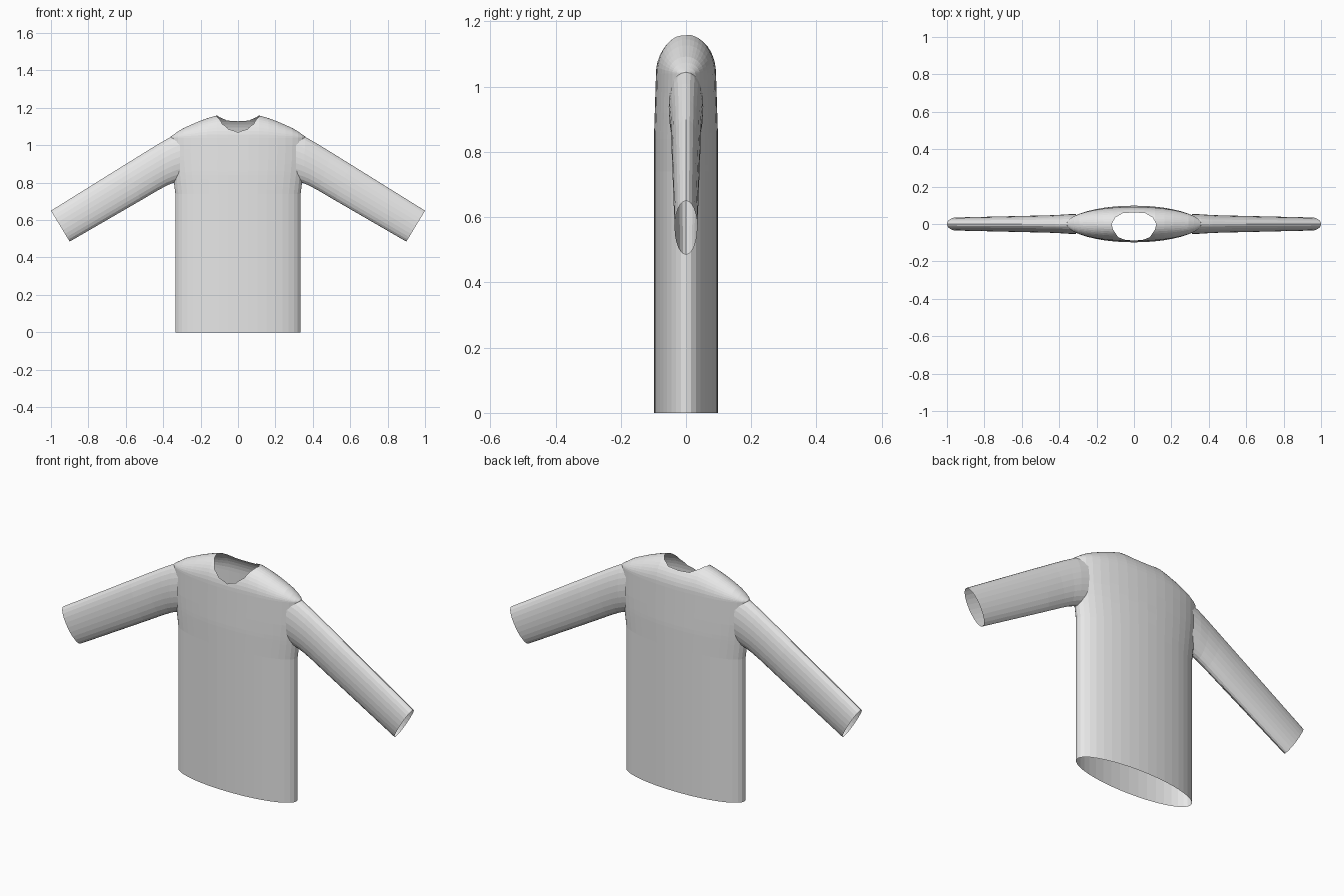
import bpy, bmesh, math
from mathutils import Vector

if "Cube" in bpy.data.objects:
    bpy.data.objects.remove(bpy.data.objects["Cube"])

fabric = bpy.data.materials.new("light grey fabric")
fabric.use_nodes = True
GREY = (0.8, 0.8, 0.8, 1)
fabric.diffuse_color = GREY
fabric.node_tree.nodes["Principled BSDF"].inputs["Base Color"].default_value = GREY


def lerp(points, t):
    """Piecewise linear lookup in (key, value) pairs."""
    for (a, va), (b, vb) in zip(points, points[1:]):
        if t <= b:
            return va + (vb - va) * max(0, t - a) / (b - a)
    return points[-1][1]


def loft(bm, rings):
    """Skin a list of closed rings with quads."""
    loops = [[bm.verts.new(p) for p in ring] for ring in rings]
    for low, high in zip(loops, loops[1:]):
        n = len(low)
        for i in range(n):
            j = (i + 1) % n
            bm.faces.new((low[i], low[j], high[j], high[i]))


def finish(bm, name):
    bmesh.ops.remove_doubles(bm, verts=bm.verts, dist=0.0005)
    mesh = bpy.data.meshes.new(name)
    bm.to_mesh(mesh)
    bm.free()
    mesh.materials.append(fabric)
    obj = bpy.data.objects.new(name, mesh)
    bpy.context.collection.objects.link(obj)
    return obj


# Body: straight elliptical tube, then a dome closing to the shoulder ridge
SIDES = 40
YOKE = 1.04
width = [(0, 0.335), (0.74, 0.335), (0.82, 0.345), (0.92, 0.356), (YOKE, 0.36)]
depth = [(0, 0.098), (0.85, 0.098), (YOKE, 0.092)]
ridge = [(0, 1.16), (0.12, 1.16), (0.2, 1.132), (0.3, 1.088), (0.36, 1.046)]
angles = [2 * math.pi * i / SIDES for i in range(SIDES)]

rings = []
for z in [0, 0.74] + [0.74 + 0.02 * i for i in range(1, 16)]:
    rings.append([(lerp(width, z) * math.cos(a), lerp(depth, z) * math.sin(a), z)
                  for a in angles])
DOME = 10
for k in range(1, DOME + 1):
    s = math.pi / 2 * k / DOME
    ring = []
    for a in angles:
        x = 0.36 * math.cos(a)
        y = 0.092 * math.sin(a) * math.cos(s)
        ring.append((x, y, YOKE + (lerp(ridge, abs(x)) - YOKE) * math.sin(s)))
    rings.append(ring)

bm = bmesh.new()
loft(bm, rings)
bmesh.ops.remove_doubles(bm, verts=bm.verts, dist=0.0005)
bmesh.ops.dissolve_degenerate(bm, edges=bm.edges, dist=0.0005)

# Neckline: slice the yoke along a rounded outline, scooped lower at the front
half = [(0, 0.062), (0.06, 0.058), (0.1, 0.035), (0.12, 0),
        (0.112, -0.03), (0.085, -0.07), (0.05, -0.084), (0, -0.089)]
outline = half + [(-x, y) for x, y in reversed(half[1:-1])]
planes = []
for (x0, y0), (x1, y1) in zip(outline, outline[1:] + outline[:1]):
    planes.append((Vector((x0, y0, 0)), Vector((y0 - y1, x1 - x0, 0)).normalized()))
for point, normal in planes:
    faces = [f for f in bm.faces if f.calc_center_median().z > YOKE
             and abs(f.calc_center_median().x) < 0.16]
    geom = set(faces)
    for f in faces:
        geom.update(f.edges, f.verts)
    bmesh.ops.bisect_plane(bm, geom=list(geom), plane_co=point, plane_no=normal, dist=1e-5)


def in_neck(face):
    c = face.calc_center_median()
    return c.z > YOKE and all((c - p).dot(n) < 0 for p, n in planes)


# Armholes: open the sides where the sleeves join
def in_armhole(face):
    return all(abs(v.co.x) > 0.3 and
               ((v.co.z - 0.93) / 0.115) ** 2 + (v.co.y / 0.05) ** 2 < 1
               for v in face.verts)


bmesh.ops.delete(bm, geom=[f for f in bm.faces if in_neck(f) or in_armhole(f)],
                 context="FACES")
bmesh.ops.recalc_face_normals(bm, faces=bm.faces)
finish(bm, "shirt_body")

# Sleeves: (top x, top z, bottom x, bottom z, half depth), shoulder to cuff
stations = [(0.31, 1.065, 0.31, 0.81, 0.053), (0.36, 1.044, 0.35, 0.797, 0.052),
            (0.42, 1.010, 0.38, 0.785, 0.049), (0.5, 0.961, 0.43, 0.758, 0.046),
            (0.6, 0.899, 0.52, 0.705, 0.044), (1.0, 0.65, 0.9, 0.485, 0.035)]
for side, name in ((1, "left_sleeve"), (-1, "right_sleeve")):
    bm = bmesh.new()
    rings = []
    for tx, tz, bx, bz, d in stations:
        ring = []
        for i in range(24):
            a = 2 * math.pi * i / 24
            mix = (1 + math.cos(a)) / 2
            ring.append((side * (bx + (tx - bx) * mix), d * math.sin(a), bz + (tz - bz) * mix))
        rings.append(ring)
    loft(bm, rings)
    if side > 0:
        bmesh.ops.reverse_faces(bm, faces=bm.faces)
    finish(bm, name)
